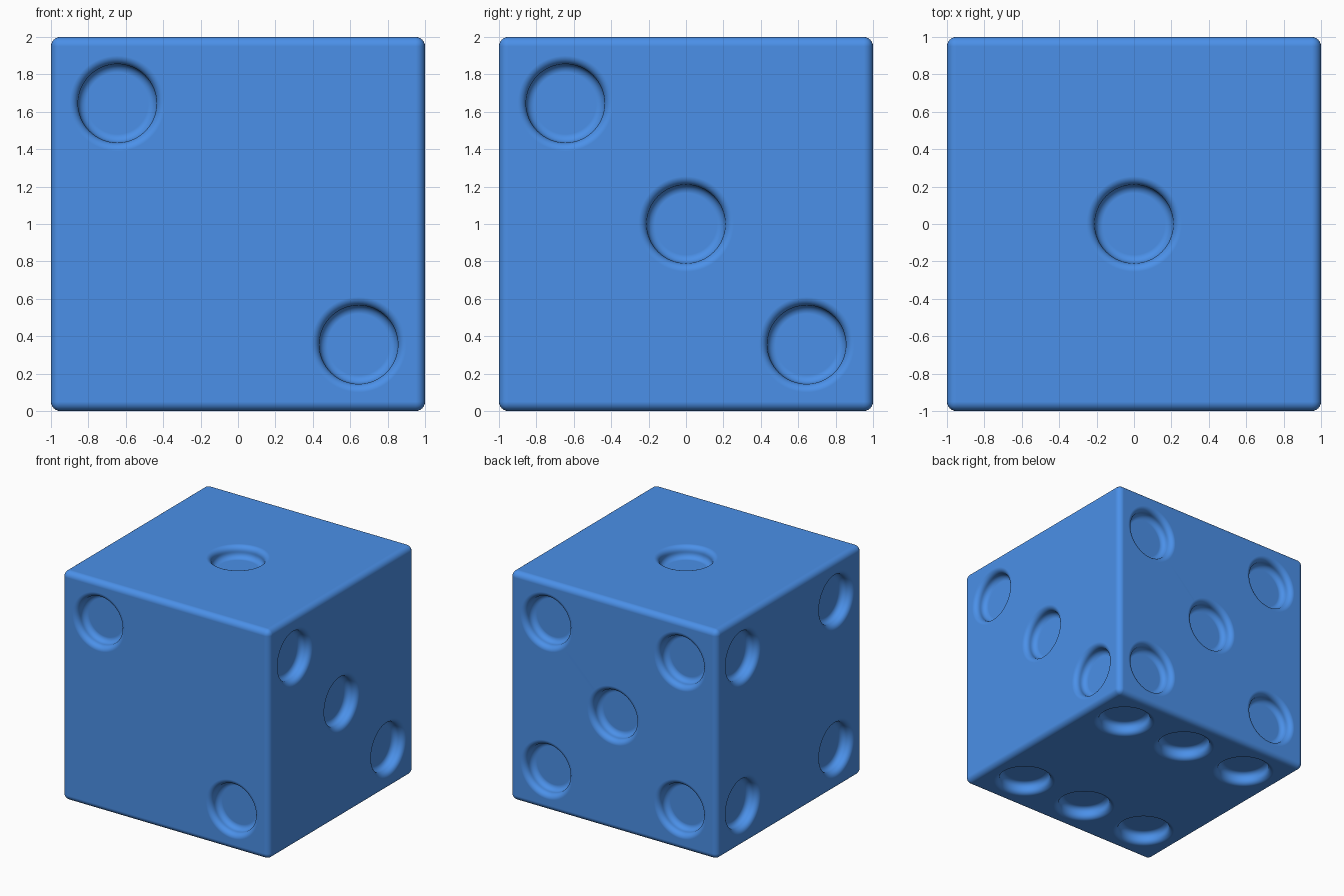
import bpy, bmesh, math
from mathutils import Matrix, Vector

if "Cube" in bpy.data.objects:
    bpy.data.objects.remove(bpy.data.objects["Cube"])

R, FILLET, DEPTH = 0.21, 0.045, 0.10   # pip wall radius, edge rounding, depth
SEGS, STEPS = 64, 6
P = 0.645                              # pip offset from face centre


def pip_profile():
    """(radius, height) from the pip floor up to just above the face."""
    arc = [math.pi / 2 * i / STEPS for i in range(STEPS + 1)]
    floor = [(R - FILLET + FILLET * math.sin(t), -DEPTH + FILLET - FILLET * math.cos(t)) for t in arc]
    rim = [(R + FILLET - FILLET * math.cos(t), -FILLET + FILLET * math.sin(t)) for t in arc]
    return floor + rim + [(R + FILLET, 0.05)]


def add_pip(bm, matrix):
    rings = []
    for r, h in pip_profile():
        rings.append([bm.verts.new(matrix @ Vector((r * math.cos(a), r * math.sin(a), h)))
                      for a in (2 * math.pi * i / SEGS for i in range(SEGS))])
    for lo, hi in zip(rings, rings[1:]):
        for i in range(SEGS):
            j = (i + 1) % SEGS
            bm.faces.new((lo[i], lo[j], hi[j], hi[i]))
    bm.faces.new(rings[0][::-1])
    bm.faces.new(rings[-1])


def make_object(name, bm):
    for f in bm.faces:
        f.smooth = True
    mesh = bpy.data.meshes.new(name)
    bm.to_mesh(mesh)
    bm.free()
    obj = bpy.data.objects.new(name, mesh)
    bpy.context.collection.objects.link(obj)
    return obj


# Pip layouts: (horizontal axis, vertical axis, pip positions) per face
X, Y, Z = Vector((1, 0, 0)), Vector((0, 1, 0)), Vector((0, 0, 1))
diagonal = [(-P, P), (P, -P)]
corners = [(a, b) for a in (-P, P) for b in (-P, P)]
layouts = [
    (X, Y, [(0, 0)]),                                             # top: one
    (X, Z, diagonal),                                             # front: two
    (Y, Z, diagonal + [(0, 0)]),                                  # right: three
    (-Y, Z, corners),                                             # left: four
    (-X, Z, corners + [(0, 0)]),                                  # back: five
    (X, -Y, [(a, b) for a in (-P, 0, P) for b in (-P, P)]),       # bottom: six
]

# All pip cutters in one mesh
bm = bmesh.new()
for u, v, spots in layouts:
    n = u.cross(v)
    rot = Matrix((u, v, n)).transposed().to_4x4()
    for a, b in spots:
        add_pip(bm, Matrix.Translation(Z + n + u * a + v * b) @ rot)
cutter = make_object("pip_cutter", bm)
cutter.hide_render = True

# Rounded cube body
bm = bmesh.new()
bmesh.ops.create_cube(bm, size=2, matrix=Matrix.Translation(Z))
bmesh.ops.bevel(bm, geom=bm.edges[:], offset=0.05, segments=6, profile=0.5, affect='EDGES')
die = make_object("die", bm)

# Blue material
blue = bpy.data.materials.new("blue")
blue.diffuse_color = (0.07, 0.28, 0.81, 1)
blue.use_nodes = True
blue.node_tree.nodes["Principled BSDF"].inputs["Base Color"].default_value = blue.diffuse_color
die.data.materials.append(blue)
cutter.data.materials.append(blue)

# Cut the pips, then keep the big faces flat with weighted normals
cut = die.modifiers.new("pips", 'BOOLEAN')
cut.operation = 'DIFFERENCE'
cut.solver = 'EXACT'
cut.object = cutter
bpy.context.view_layer.objects.active = die
die.select_set(True)
bpy.ops.object.modifier_apply(modifier=cut.name)
bpy.data.objects.remove(cutter)
die.modifiers.new("normals", 'WEIGHTED_NORMAL').weight = 100
